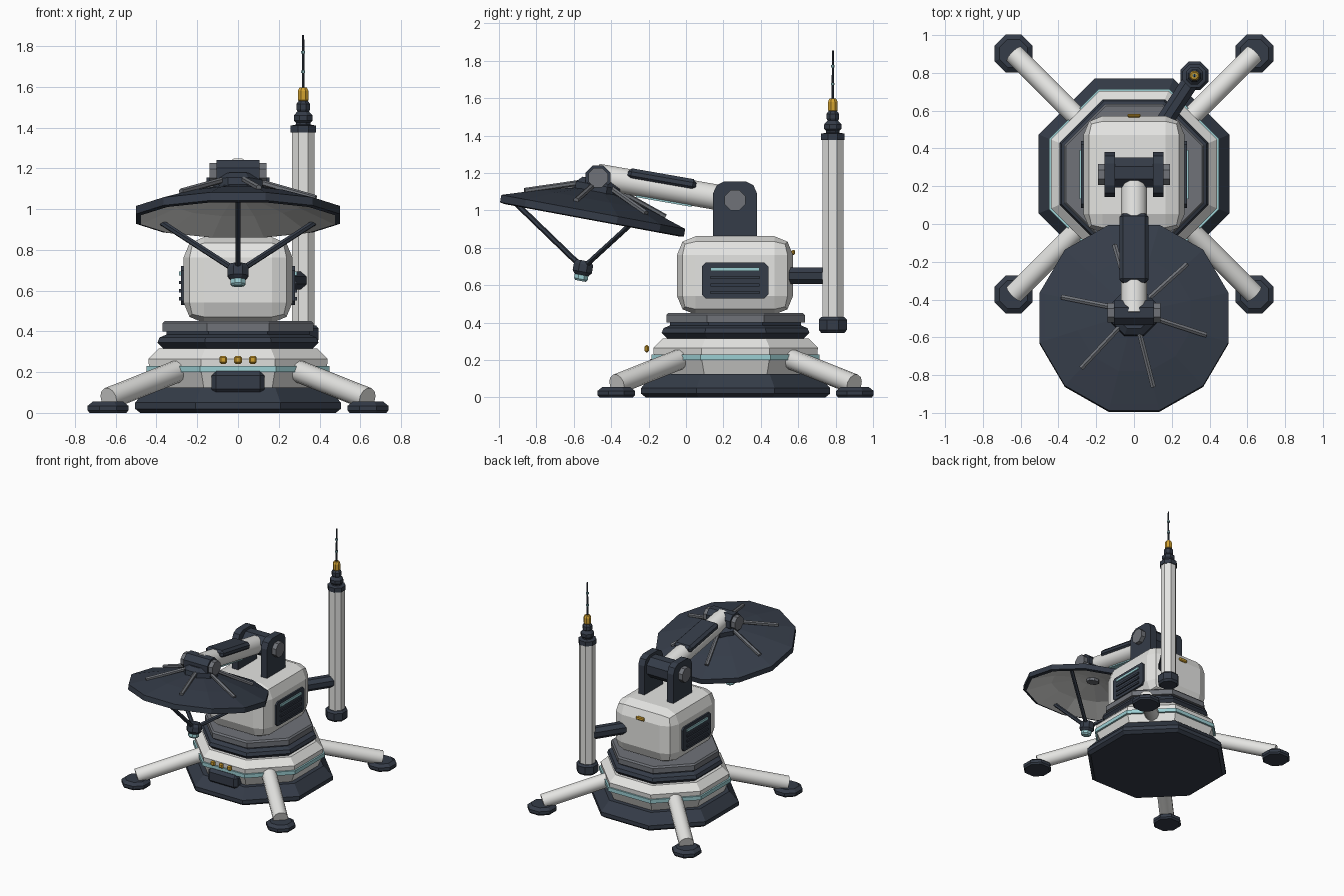
import bpy, bmesh, math
from mathutils import Matrix, Vector

cube = bpy.data.objects.get("Cube")
if cube:
    bpy.data.objects.remove(cube, do_unlink=True)


def material(name, r, g, b):
    m = bpy.data.materials.new(name)
    m.use_nodes = True
    m.diffuse_color = (r, g, b, 1)
    m.node_tree.nodes["Principled BSDF"].inputs["Base Color"].default_value = (r, g, b, 1)
    return m


WHITE = material("white", 0.78, 0.78, 0.76)
DARK = material("dark navy", 0.035, 0.045, 0.065)
GREY = material("mid grey", 0.16, 0.17, 0.19)
TEAL = material("pale teal", 0.33, 0.62, 0.65)
GOLD = material("gold", 0.65, 0.36, 0.03)
CENTRE = Vector((0, 0.265, 0))


def finish(name, bm, mats, matrix=Matrix(), smooth=False):
    bmesh.ops.recalc_face_normals(bm, faces=bm.faces)
    mesh = bpy.data.meshes.new(name)
    bm.to_mesh(mesh)
    bm.free()
    for m in mats:
        mesh.materials.append(m)
    ob = bpy.data.objects.new(name, mesh)
    ob.matrix_world = matrix
    bpy.context.collection.objects.link(ob)
    if smooth:
        bpy.ops.object.select_all(action="DESELECT")
        ob.select_set(True)
        bpy.context.view_layer.objects.active = ob
        bpy.ops.object.shade_smooth_by_angle(angle=math.radians(40))
    return ob


def lathe(name, profile, mats, matrix=Matrix(), n=8, smooth=False, closed=False):
    """Spin (flat radius, height[, material index]) points into an n-sided solid."""
    bm = bmesh.new()
    rings = []
    for p in profile:
        r = p[0] / math.cos(math.pi / n)
        rings.append([bm.verts.new((r * math.cos(t), r * math.sin(t), p[1]))
                      for t in [(k + 0.5) * math.tau / n for k in range(n)]])
    pairs = list(zip(rings, rings[1:]))
    if closed:
        pairs.append((rings[-1], rings[0]))
    for i, (a, b) in enumerate(pairs):
        for k in range(n):
            f = bm.faces.new((a[k], a[(k + 1) % n], b[(k + 1) % n], b[k]))
            f.material_index = profile[i][2] if len(profile[i]) > 2 else 0
    if not closed:
        bm.faces.new(rings[0])
        bm.faces.new(rings[-1])
    return finish(name, bm, mats, matrix, smooth)


def rod(name, a, b, r, mat, n=8, smooth=False, frame=Matrix(), r2=None):
    a, b = frame @ Vector(a), frame @ Vector(b)
    d = b - a
    m = Matrix.Translation(a) @ d.to_track_quat("Z", "Y").to_matrix().to_4x4()
    return lathe(name, [(r, 0), (r2 or r, d.length)], [mat], m, n, smooth)


def box(name, loc, size, mat, bevel=0.0, segments=1, frame=Matrix()):
    bm = bmesh.new()
    bmesh.ops.create_cube(bm, size=1)
    bmesh.ops.scale(bm, vec=size, verts=bm.verts)
    if bevel:
        bmesh.ops.bevel(bm, geom=bm.edges[:], offset=bevel, segments=segments,
                        profile=0.5, affect="EDGES")
    return finish(name, bm, [mat], frame @ Matrix.Translation(loc))


def prism(name, outline, x0, x1, mat):
    """Extrude a (y, z) outline along x."""
    bm = bmesh.new()
    face = bm.faces.new([bm.verts.new((x0, y, z)) for y, z in outline])
    out = bmesh.ops.extrude_face_region(bm, geom=[face])
    bmesh.ops.translate(bm, vec=(x1 - x0, 0, 0),
                        verts=[v for v in out["geom"] if isinstance(v, bmesh.types.BMVert)])
    return finish(name, bm, [mat])


# Stepped octagonal base
at_centre = Matrix.Translation(CENTRE)
lathe("base_plinth", [(0.48, 0), (0.505, 0.02), (0.505, 0.05), (0.44, 0.125)], [DARK], at_centre)
lathe("base_collar", [(0.4, 0.11), (0.435, 0.2), (0.44, 0.265), (0.39, 0.315)], [WHITE], at_centre)
lathe("base_light_band", [(0.45, 0.2), (0.45, 0.23)], [TEAL], at_centre)
lathe("turntable_ring", [(0.36, 0.31), (0.395, 0.345), (0.385, 0.37), (0.35, 0.385),
                         (0.35, 0.41)], [DARK], at_centre)
lathe("turntable_plate", [(0.37, 0.4), (0.37, 0.44), (0.36, 0.452)], [GREY], at_centre)

# Splayed legs and feet
for sx in (-1, 1):
    for sy in (-1, 1):
        p = lambda d, z: CENTRE + Vector((sx * d, sy * d, z))
        rod("leg", p(0.27, 0.215), p(0.635, 0.07), 0.053, WHITE, 12, True)
        lathe("foot", [(0.09, 0), (0.1, 0.012), (0.1, 0.035), (0.075, 0.055)], [DARK],
              Matrix.Translation(p(0.638, 0)))

# Front hatch and buttons
box("front_hatch", (0, -0.165, 0.15), (0.26, 0.09, 0.11), DARK, 0.022)
for k in (-1, 0, 1):
    box("front_button", (k * 0.073, -0.21, 0.26), (0.038, 0.022, 0.038), GOLD, 0.008)

# Main housing with side vents
box("housing", (0, 0.262, 0.652), (0.535, 0.62, 0.42), WHITE, 0.1, 2)
box("rear_marker", (0, 0.574, 0.775), (0.07, 0.018, 0.028), GOLD, 0.006)
for s in (-1, 1):
    prism("side_vent", [(0.085, 0.55), (0.105, 0.53), (0.42, 0.53), (0.44, 0.55),
                        (0.44, 0.70), (0.42, 0.72), (0.105, 0.72), (0.085, 0.70)],
          s * 0.24, s * 0.28, DARK)
    box("vent_light", (s * 0.282, 0.262, 0.685), (0.014, 0.26, 0.02), TEAL)
    for z in (0.56, 0.6, 0.64):
        box("vent_slat", (s * 0.282, 0.262, z), (0.014, 0.26, 0.016), DARK)

# Shoulder yoke
for s in (-1, 1):
    prism("yoke_plate", [(0.144, 0.84), (0.144, 1.09), (0.165, 1.135), (0.205, 1.155),
                         (0.32, 1.155), (0.36, 1.135), (0.38, 1.09), (0.38, 0.84)],
          s * 0.1, s * 0.155, DARK)
    rod("yoke_bolt", (s * 0.15, 0.262, 1.055), (s * 0.19, 0.262, 1.055), 0.055, GREY)
rod("shoulder_barrel", (-0.1, 0.272, 1.055), (0.1, 0.272, 1.055), 0.08, DARK)

# Boom arm, built in a frame whose y axis runs along the arm
shoulder, wrist = Vector((0, 0.262, 1.053)), Vector((0, -0.475, 1.182))
rod("arm_tube", shoulder, wrist, 0.068, WHITE, 12, True)
slope = math.atan2(wrist.z - shoulder.z, wrist.y - shoulder.y) - math.pi
arm = Matrix.Translation((shoulder + wrist) / 2) @ Matrix.Rotation(slope, 4, "X")
box("arm_cover", (0, -0.03, 0.045), (0.155, 0.37, 0.058), DARK, 0.018, 1, arm)
box("arm_light", (0, 0.0, -0.068), (0.05, 0.3, 0.012), TEAL, 0, 1, arm)

# Wrist joint
rod("wrist_barrel", (-0.105, -0.47, 1.175), (0.105, -0.47, 1.175), 0.066, DARK)
for s in (-1, 1):
    rod("wrist_bolt", (s * 0.1, -0.47, 1.175), (s * 0.14, -0.47, 1.175), 0.052, GREY)

# Tilted dish: dark outside and rim, white inside
dish = Matrix.Translation((0, -0.503, 0.952)) @ Matrix.Rotation(math.radians(-10.5), 4, "X")
lathe("dish", [(0.1, 0.155), (0.3, 0.105), (0.47, 0.05), (0.5, 0.04), (0.5, 0.0),
               (0.475, -0.005, 1), (0.3, 0.07, 1), (0.1, 0.115, 1), (0.02, 0.125), (0.02, 0.155)],
      [DARK, WHITE], dish, 12, False, True)
lathe("dish_hub", [(0.12, 0.13), (0.12, 0.185), (0.09, 0.215)], [DARK], dish)
lathe("dish_receiver", [(0.045, 0.1), (0.045, 0.13)], [GREY], dish)
for k in range(6):
    t = math.radians(45 + 60 * k)
    c, s = math.cos(t), math.sin(t)
    rod("dish_rib", (0.09 * c, 0.09 * s, 0.185), (0.395 * c, 0.395 * s, 0.085), 0.013, GREY,
        6, False, dish)

# Feed horn on three struts
for k in range(3):
    t = math.radians(-90 + 120 * k)
    c, s = math.cos(t), math.sin(t)
    rod("feed_strut", (0.43 * c, 0.43 * s, 0.02), (0.03 * c, 0.03 * s, -0.245), 0.013, DARK,
        6, False, dish)
lathe("feed_horn", [(0.035, -0.305), (0.052, -0.285), (0.052, -0.245), (0.04, -0.225)],
      [DARK], dish)
lathe("feed_lens", [(0.028, -0.335), (0.037, -0.325), (0.037, -0.3)], [TEAL], dish)

# Antenna mast at the rear left, with its bracket
mast = Matrix.Translation((0.32, 0.785, 0))
rod("mast_bracket", (0.12, 0.48, 0.65), (0.32, 0.785, 0.65), 0.045, DARK)
lathe("mast_foot", [(0.062, 0.345), (0.075, 0.36), (0.075, 0.415), (0.062, 0.43)], [DARK], mast)
lathe("mast_tube", [(0.056, 0.42), (0.056, 1.38)], [WHITE], mast)
lathe("mast_cap", [(0.062, 1.375), (0.062, 1.41), (0.036, 1.415), (0.036, 1.425), (0.046, 1.435),
                   (0.046, 1.46), (0.028, 1.48), (0.034, 1.49), (0.034, 1.515), (0.02, 1.535)],
      [DARK], mast)
lathe("mast_collar", [(0.018, 1.525), (0.026, 1.535), (0.026, 1.58), (0.018, 1.597)], [GOLD], mast)
lathe("whip_aerial", [(0.0065, 1.59), (0.005, 1.855)], [DARK], mast)
for z in (1.675, 1.77):
    lathe("aerial_bead", [(0.01, z - 0.006), (0.01, z + 0.006)], [TEAL], mast)
